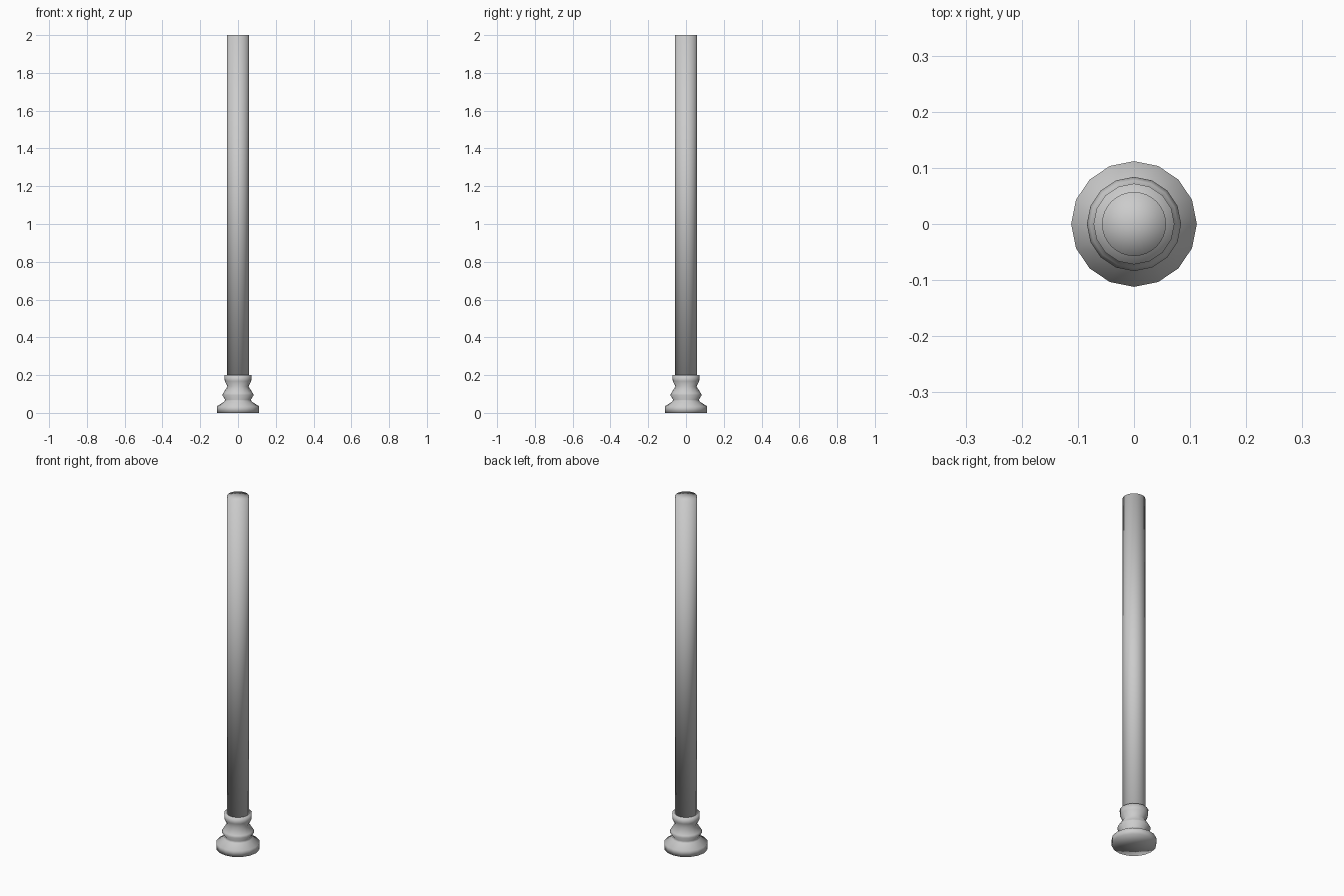
import bpy, bmesh, math

if "Cube" in bpy.data.objects:
    bpy.data.objects.remove(bpy.data.objects["Cube"])


def lathe(name, profile, sides):
    """Revolve (radius, z) points around the z axis and close both ends."""
    bm = bmesh.new()
    rings = []
    for r, z in profile:
        rings.append([bm.verts.new((r * math.cos(2 * math.pi * i / sides),
                                    r * math.sin(2 * math.pi * i / sides), z))
                      for i in range(sides)])
    for a, b in zip(rings, rings[1:]):
        for i in range(sides):
            j = (i + 1) % sides
            bm.faces.new((a[i], a[j], b[j], b[i]))
    # end caps as fans
    for ring, z in ((rings[0][::-1], profile[0][1]), (rings[-1], profile[-1][1])):
        centre = bm.verts.new((0, 0, z))
        for i in range(sides):
            bm.faces.new((ring[i], ring[(i + 1) % sides], centre))
    for f in bm.faces:
        f.smooth = True
    mesh = bpy.data.meshes.new(name)
    bm.to_mesh(mesh)
    bm.free()
    obj = bpy.data.objects.new(name, mesh)
    bpy.context.collection.objects.link(obj)
    return obj


# Turned pedestal: foot, waist, flared ring, neck and collar
lathe("pedestal", [(0.112, 0.0), (0.112, 0.035), (0.072, 0.06), (0.068, 0.07),
                   (0.084, 0.095), (0.078, 0.105), (0.056, 0.14),
                   (0.070, 0.168), (0.072, 0.20)], 16)

# Long plain shaft
lathe("shaft", [(0.057, 0.19), (0.057, 2.0)], 32)
